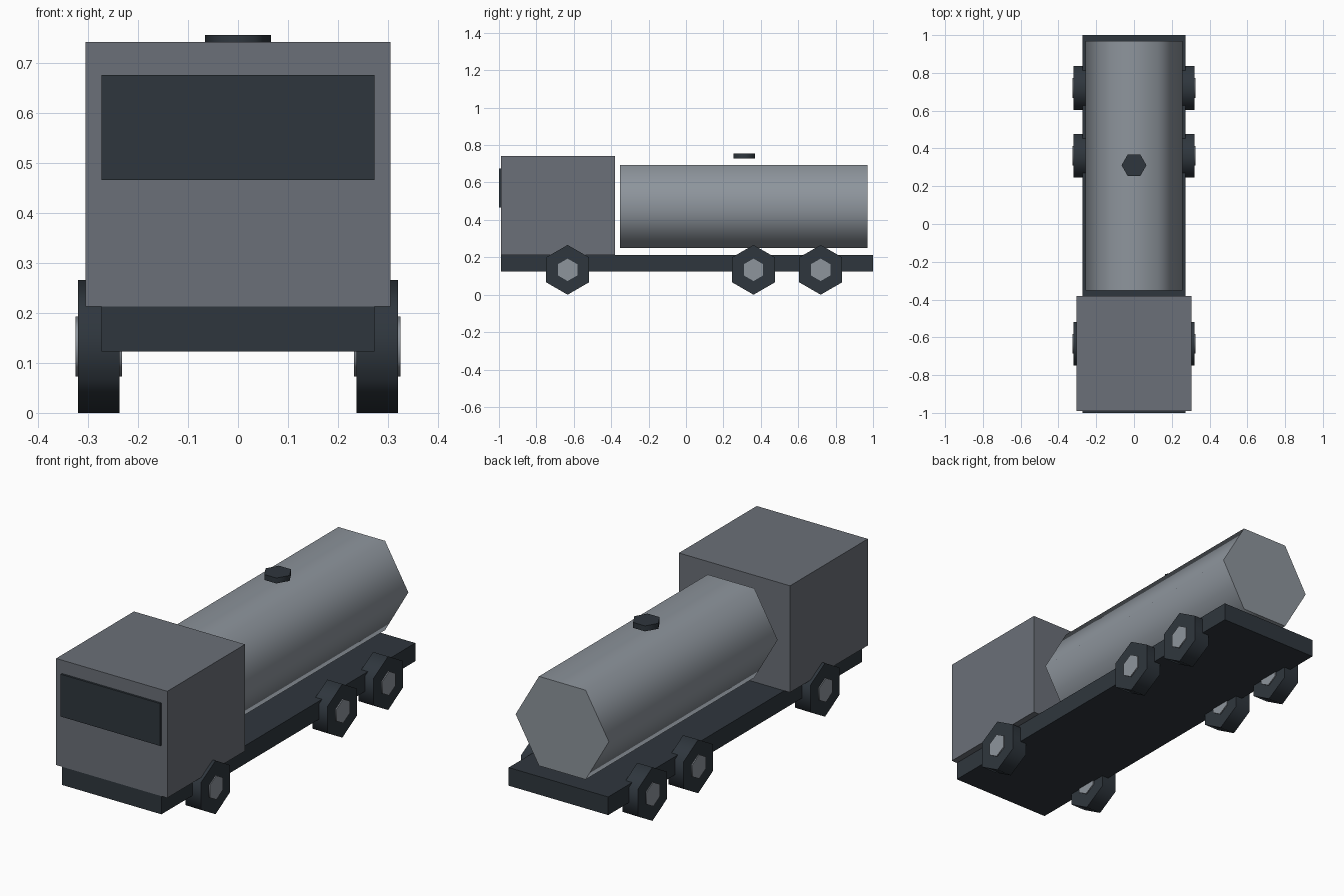
import bpy, bmesh, math
from mathutils import Vector

cube = bpy.data.objects.get("Cube")
if cube:
    bpy.data.objects.remove(cube, do_unlink=True)


def material(name, r, g, b):
    m = bpy.data.materials.new(name)
    m.use_nodes = True
    m.diffuse_color = (r, g, b, 1)
    m.node_tree.nodes["Principled BSDF"].inputs["Base Color"].default_value = (r, g, b, 1)
    return m


CAB = material("cab grey", 0.147, 0.162, 0.188)
DARK = material("dark slate", 0.028, 0.037, 0.047)
STEEL = material("tank steel", 0.27, 0.30, 0.335)


def finish(name, bm, mat):
    bmesh.ops.recalc_face_normals(bm, faces=bm.faces)
    mesh = bpy.data.meshes.new(name)
    bm.to_mesh(mesh)
    bm.free()
    mesh.materials.append(mat)
    obj = bpy.data.objects.new(name, mesh)
    bpy.context.collection.objects.link(obj)
    return obj


def box(name, mat, lo, hi):
    bm = bmesh.new()
    bmesh.ops.create_cube(bm, size=1)
    lo, hi = Vector(lo), Vector(hi)
    bmesh.ops.scale(bm, verts=bm.verts, vec=hi - lo)
    bmesh.ops.translate(bm, verts=bm.verts, vec=(lo + hi) / 2)
    return finish(name, bm, mat)


def hexagon(name, mat, start, end, radius, corner):
    """Six-sided bar from start to end with a corner pointing along 'corner'."""
    start, end, corner = Vector(start), Vector(end), Vector(corner)
    side = (end - start).normalized().cross(corner)
    bm = bmesh.new()
    ring = [bm.verts.new(start + radius * (corner * math.cos(a) + side * math.sin(a)))
            for a in (i * math.pi / 3 for i in range(6))]
    face = bm.faces.new(ring)
    new = bmesh.ops.extrude_face_region(bm, geom=[face], use_keep_orig=True)["geom"]
    bmesh.ops.translate(bm, vec=end - start,
                        verts=[v for v in new if isinstance(v, bmesh.types.BMVert)])
    obj = finish(name, bm, mat)
    # Round the sides, keep the ends crisp
    bpy.ops.object.select_all(action="DESELECT")
    obj.select_set(True)
    bpy.context.view_layer.objects.active = obj
    bpy.ops.object.shade_smooth_by_angle(angle=math.radians(70))
    return obj


# Frame, cab and windscreen
box("chassis", DARK, (-0.273, -0.99, 0.123), (0.273, 1.0, 0.213))
box("cab", CAB, (-0.305, -0.99, 0.213), (0.305, -0.38, 0.742))
box("windscreen", DARK, (-0.273, -1.0, 0.466), (0.273, -0.985, 0.676))

# Tank with its filler hatch
hexagon("tank", STEEL, (0, -0.353, 0.471), (0, 0.97, 0.471), 0.256, (1, 0, 0))
hexagon("hatch", DARK, (0, 0.311, 0.729), (0, 0.311, 0.756), 0.066, (1, 0, 0))

# Three axles of wheels, mirrored left and right
for axle, y in (("front", -0.633), ("middle", 0.361), ("rear", 0.72)):
    for label, s in (("left", 1), ("right", -1)):
        hexagon(f"{axle}_{label}_tyre", DARK, (s * 0.237, y, 0.133),
                (s * 0.32, y, 0.133), 0.133, (0, 0, 1))
        hexagon(f"{axle}_{label}_hub", STEEL, (s * 0.232, y, 0.133),
                (s * 0.325, y, 0.133), 0.06, (0, 0, 1))
